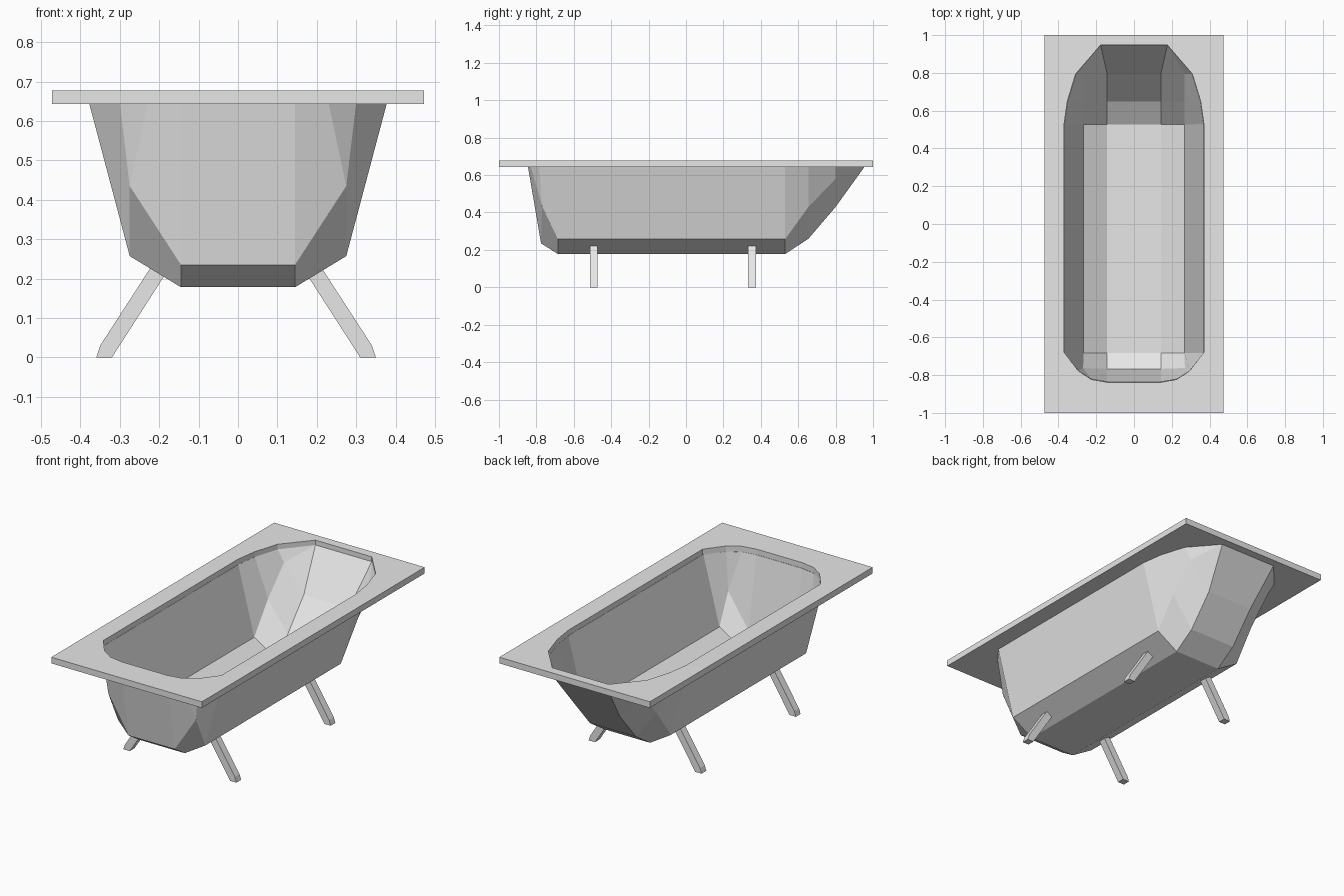
import bpy, bmesh

if "Cube" in bpy.data.objects:
    bpy.data.objects.remove(bpy.data.objects["Cube"])

grey = bpy.data.materials.new("light grey")
grey.diffuse_color = (0.8, 0.8, 0.8, 1)
grey.use_nodes = True
grey.node_tree.nodes["Principled BSDF"].inputs["Base Color"].default_value = grey.diffuse_color


def add_object(name, bm):
    me = bpy.data.meshes.new(name)
    bm.to_mesh(me)
    bm.free()
    me.materials.append(grey)
    ob = bpy.data.objects.new(name, me)
    bpy.context.collection.objects.link(ob)
    return ob


# Tub: half shell points (x > 0), from the steep front end to the sloping back
TOP = 0.645
half = [
    (.145, -.685, .178), (.275, -.685, .257), (.378, -.685, TOP),
    (.145, -.775, .235), (.275, -.77, .435), (.30, -.785, TOP),
    (.23, -.83, TOP), (.145, -.845, TOP),
    (.145, .53, .178), (.275, .53, .257), (.378, .53, TOP),
    (.145, .655, .26), (.275, .655, .43), (.36, .655, TOP),
    (.145, .80, .43), (.275, .80, .58), (.315, .80, TOP),
    (.18, .955, TOP),
]
half_faces = [
    (0, 8, 9, 1), (1, 9, 10, 2), (0, 1, 4, 3), (1, 2, 5, 4), (4, 5, 6),
    (3, 4, 6, 7), (8, 11, 12, 9), (9, 12, 13, 10), (11, 14, 15, 12),
    (12, 15, 16, 13), (14, 17, 15), (15, 17, 16),
]
spine = [7, 3, 0, 8, 11, 14, 17]      # inner edge, bridged across the middle
edge_loop = [7, 6, 5, 2, 10, 13, 16, 17]  # top edge

bm = bmesh.new()
right = [bm.verts.new(p) for p in half]
left = [bm.verts.new((-x, y, z)) for x, y, z in half]
for f in half_faces:
    bm.faces.new([right[i] for i in f])
    bm.faces.new([left[i] for i in reversed(f)])
for i, j in zip(spine, spine[1:]):
    bm.faces.new((right[j], right[i], left[i], left[j]))
tub = add_object("tub", bm)
wall = tub.modifiers.new("wall thickness", 'SOLIDIFY')
wall.thickness = 0.01
wall.offset = -1

# Rim: flat rectangular slab with an opening that follows the tub's top edge
Z0, Z1 = 0.643, 0.678
side = [(half[i][0] * .98, (half[i][1] - .055) * .992 + .055) for i in edge_loop]
opening = side + [(-x, y) for x, y in reversed(side)]
border = [(-.473, -1), (.473, -1), (.473, 1), (-.473, 1)]
bm = bmesh.new()
edges = []
for loop in (border, opening):
    vs = [bm.verts.new((x, y, Z0)) for x, y in loop]
    edges += [bm.edges.new((vs[k - 1], vs[k])) for k in range(len(vs))]
bmesh.ops.triangle_fill(bm, edges=edges, use_beauty=True)
ext = bmesh.ops.extrude_face_region(bm, geom=bm.faces[:], use_keep_orig=True)
for v in ext["geom"]:
    if isinstance(v, bmesh.types.BMVert):
        v.co.z = Z1
bmesh.ops.recalc_face_normals(bm, faces=bm.faces)
add_object("rim", bm)

# Legs: splayed bars with a flat foot
profile = [(.315, 0), (.355, 0), (.345, .03), (.218, .226), (.182, .207)]


def add_leg(name, s, y):
    bm = bmesh.new()
    f = bm.faces.new([bm.verts.new((s * x - .005, y - .021, z)) for x, z in profile])
    ext = bmesh.ops.extrude_face_region(bm, geom=[f], use_keep_orig=True)
    for v in ext["geom"]:
        if isinstance(v, bmesh.types.BMVert):
            v.co.y += .042
    bmesh.ops.recalc_face_normals(bm, faces=bm.faces)
    add_object(name, bm)


for s, sn in ((1, "right"), (-1, "left")):
    for y, yn in ((-.493, "front"), (.353, "back")):
        add_leg(f"{yn}_{sn}_leg", s, y)
